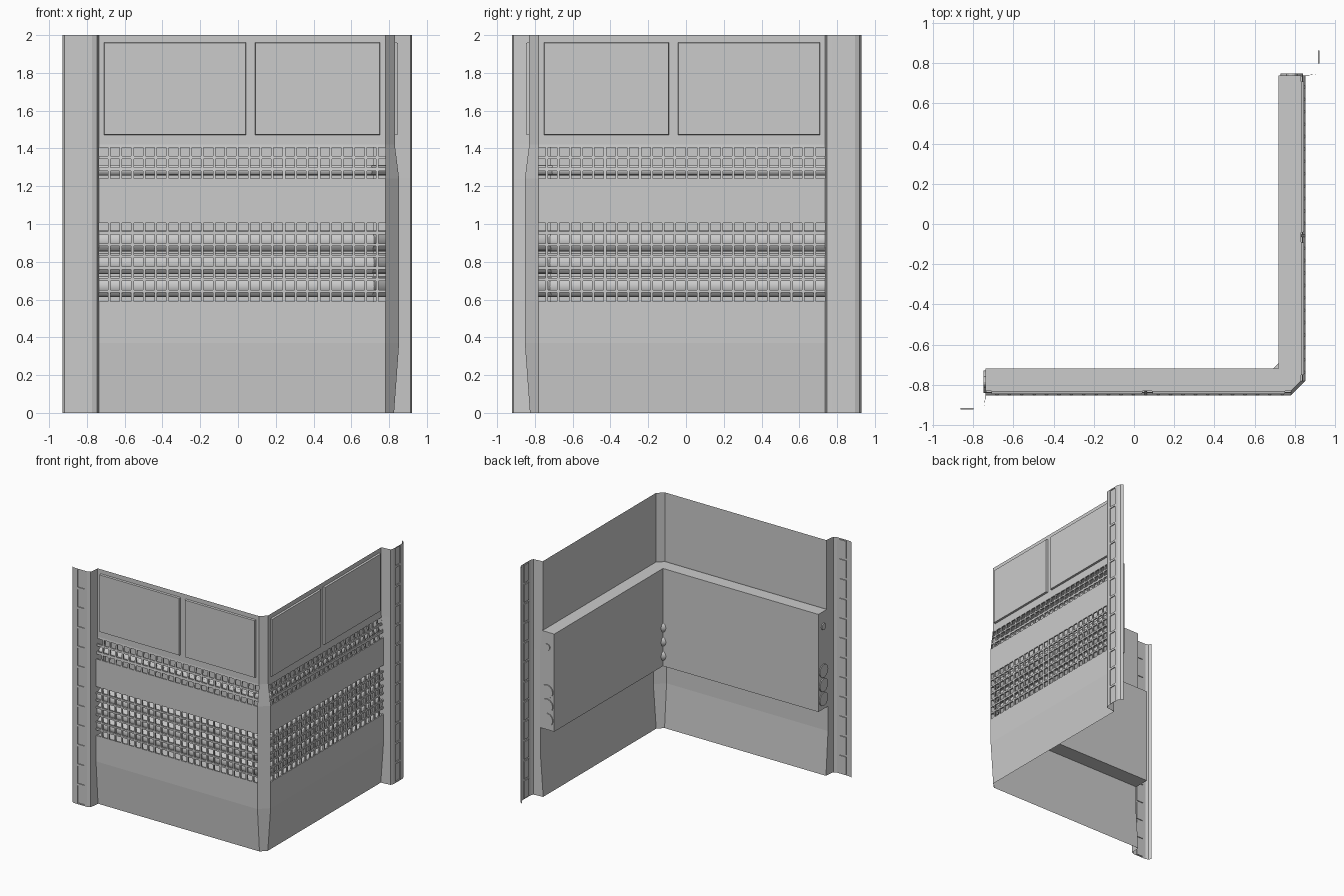
import bpy, bmesh
from mathutils import Vector

if "Cube" in bpy.data.objects:
    bpy.data.objects.remove(bpy.data.objects["Cube"])

X0, X1 = -0.737, 0.78          # straight run of the front wall
PROFILE = [(0, .826), (.37, .853), (1.24, .853), (1.42, .83), (2, .83)]


def depth(z):
    """Outward distance of the wall surface at height z."""
    for (za, da), (zb, db) in zip(PROFILE, PROFILE[1:]):
        if z <= zb:
            return da + (db - da) * (z - za) / (zb - za)


def mirrored(name, quads):
    """Build quads for the front wing and reflect them onto the right wing."""
    bm = bmesh.new()
    for q in quads:
        bm.faces.new([bm.verts.new(p) for p in q])
        bm.faces.new([bm.verts.new((-y, -x, z)) for x, y, z in reversed(q)])
    bmesh.ops.remove_doubles(bm, verts=bm.verts, dist=1e-5)
    me = bpy.data.meshes.new(name)
    bm.to_mesh(me)
    bm.free()
    ob = bpy.data.objects.new(name, me)
    bpy.context.collection.objects.link(ob)
    return ob


def wall_quad(xa, xb, za, zb):
    return [(xa, -depth(za), za), (xb, -depth(za), za),
            (xb, -depth(zb), zb), (xa, -depth(zb), zb)]


def rim(outer, inner):
    """Four side quads joining two matching loops."""
    n = len(outer)
    return [[outer[i], outer[(i + 1) % n], inner[(i + 1) % n], inner[i]]
            for i in range(n)]


# Perforated wall: columns and rows of small windows in two bands
cols = []
for k in range(-1, 24):
    c = -0.651 + 0.0617 * k
    cols.append((max(c - .024, X0), min(c + .024, X1)))
rows = [(1.24, 1.28), (1.30, 1.345), (1.36, 1.405)]
rows += [(.59 + .0615 * i, .637 + .0615 * i) for i in range(7)]
zs = sorted({z for r in rows for z in r} | {z for z, _ in PROFILE})
xs = sorted({x for c in cols for x in c} | {X0, X1})

wall = []
for za, zb in zip(zs, zs[1:]):
    if (za, zb) not in rows:
        wall.append(wall_quad(X0, X1, za, zb))
    else:
        for xa, xb in zip(xs, xs[1:]):
            q = wall_quad(xa, xb, za, zb)
            if (xa, xb) in cols:
                wall += rim(q, [(x, y + .012, z) for x, y, z in q])
            else:
                wall.append(q)
    # half of the chamfered corner
    ma, mb = (X1 + depth(za)) / 2, (X1 + depth(zb)) / 2
    wall.append([(X1, -depth(za), za), (ma, -ma, za),
                 (mb, -mb, zb), (X1, -depth(zb), zb)])
mirrored("perforated_wall", wall)

# End posts: folded strip with a column of recessed panels
FY = -.922
post = []
fold = [(-.93, -.89), (-.918, -.911), (-.894, FY)]
step = [(-.772, FY), (-.746, -.912)]
for line in (fold, step):
    for (xa, ya), (xb, yb) in zip(line, line[1:]):
        post.append([(xa, ya, 0), (xb, yb, 0), (xb, yb, 2), (xa, ya, 2)])
for (za, da), (zb, db) in zip(PROFILE, PROFILE[1:]):
    post.append([(-.746, -.912, za), (X0, -da, za),
                 (X0, -db, zb), (-.746, -.912, zb)])


def rect(xa, xb, y, za, zb):
    return [(xa, y, za), (xb, y, za), (xb, y, zb), (xa, y, zb)]


N, PITCH = 12, 2 / 12
for i in range(N):
    z = i * PITCH
    frame = rect(-.894, -.772, FY, z, z + PITCH)
    edge = rect(-.862, -.799, FY, z + .009, z + PITCH - .009)
    floor = [(x, y + .007, zz) for x, y, zz in edge]
    post += rim(frame, edge) + rim(edge, floor) + [floor]
mirrored("end_posts", post)

# Raised upper panels
panels = []
for xa, xb in ((-.71, .043), (.09, .752)):
    base = rect(xa, xb, -.83, 1.472, 1.962)
    face = rect(xa + .003, xb - .003, -.846, 1.475, 1.959)
    panels += rim(base, face) + [face]
mirrored("upper_panels", panels)

# Service duct behind the perforations
B, ZB, ZT = .72, .583, 1.412
db, dt, dm = depth(ZB), depth(ZT), depth(1.24)
E = -.74
duct = [[(B, -B, ZB), (E, -B, ZB), (E, -B, ZT), (B, -B, ZT)]]
for z in (ZB, ZT):
    d = depth(z)
    m = (X1 + d) / 2
    duct.append([(E, -d, z), (X1, -d, z), (B, -B, z), (E, -B, z)])
    duct.append([(X1, -d, z), (m, -m, z), (B, -B, z)])
duct.append([(E, -B, ZB), (E, -db, ZB), (E, -dm, 1.24), (E, -dt, ZT), (E, -B, ZT)])
ob = mirrored("service_duct", duct)
bm = bmesh.new()
bm.from_mesh(ob.data)
bmesh.ops.recalc_face_normals(bm, faces=bm.faces)
for f in bm.faces:              # outward: the duct faces away from the wall
    c = f.calc_center_median()
    if abs(f.normal.z) > .9 and f.normal.z * (c.z - 1) < 0:
        f.normal_flip()
    elif abs(f.normal.z) <= .9:
        out = Vector((E, 0, 0)) if c.x < E + .01 else Vector((0, 1, 0)) if c.y > -.721 + .0 and c.x < .7 else Vector((0, 1, 0)) if c.y > .73 else Vector((-1, 0, 0))
        if f.normal.dot(out) < 0:
            f.normal_flip()
bm.to_mesh(ob.data)
bm.free()

# Pipes running through the duct and around the corner
for i, (z, r) in enumerate([(.67, .056), (.79, .056), (.91, .056), (1.285, .028)]):
    cu = bpy.data.curves.new("pipe", 'CURVE')
    cu.dimensions = '3D'
    cu.bevel_depth = r
    cu.bevel_resolution = 4
    cu.use_fill_caps = True
    path = [(-.748, -.785), (.70, -.785), (.785, -.70), (.785, .748)]
    sp = cu.splines.new('POLY')
    sp.points.add(len(path) - 1)
    for p, (x, y) in zip(sp.points, path):
        p.co = (x, y, z, 1)
    pipe = bpy.data.objects.new("pipe_%d" % (i + 1), cu)
    bpy.context.collection.objects.link(pipe)
    bpy.ops.object.select_all(action='DESELECT')
    pipe.select_set(True)
    bpy.context.view_layer.objects.active = pipe
    bpy.ops.object.convert(target='MESH')
    bpy.ops.object.shade_smooth_by_angle()
